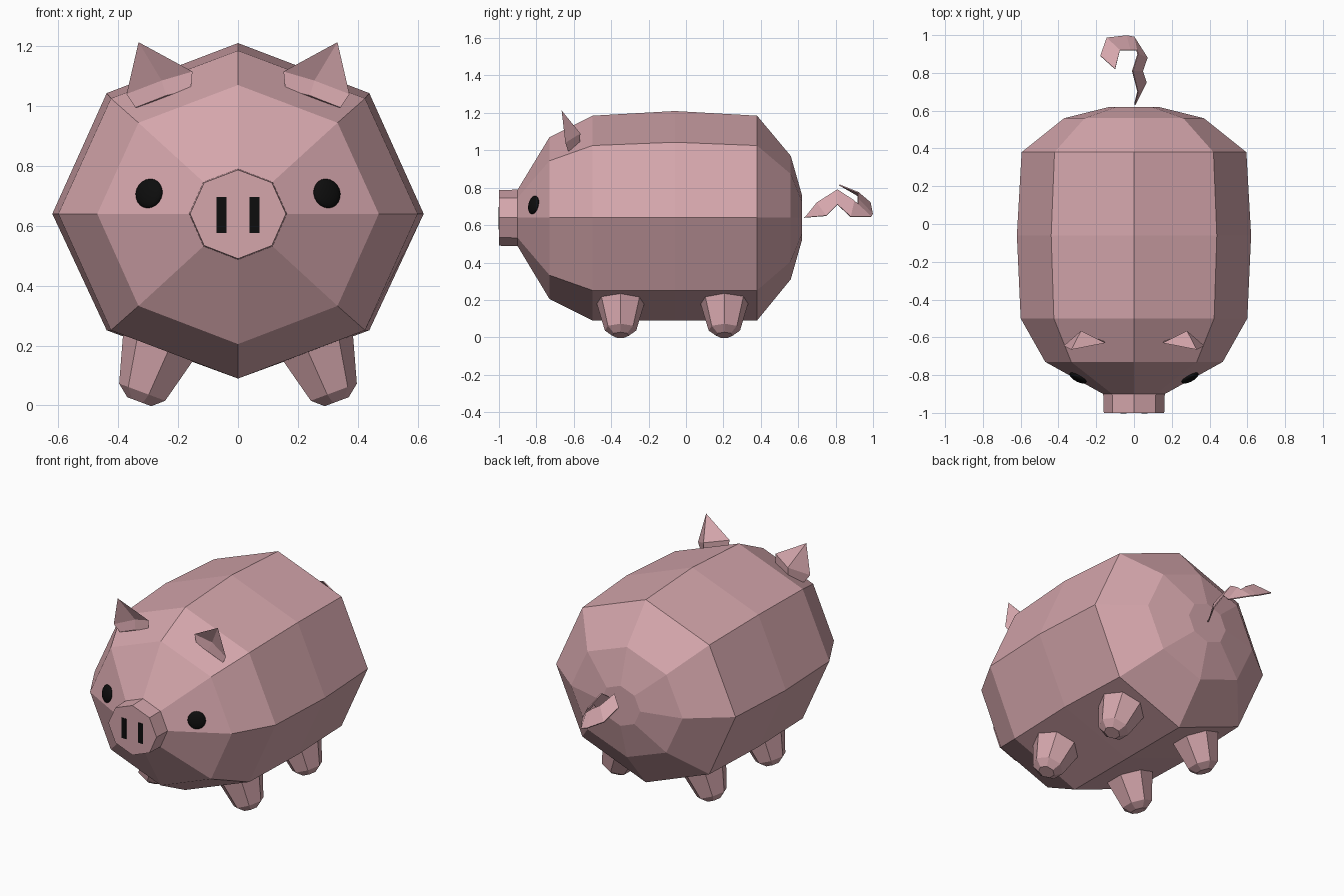
import bpy, bmesh, math
from mathutils import Vector

cube = bpy.data.objects.get("Cube")
if cube:
    bpy.data.objects.remove(cube, do_unlink=True)


def material(name, rgb):
    m = bpy.data.materials.new(name)
    m.use_nodes = True
    m.diffuse_color = (*rgb, 1)
    m.node_tree.nodes["Principled BSDF"].inputs["Base Color"].default_value = (*rgb, 1)
    return m


pink = material("pink", (0.66, 0.38, 0.41))
black = material("black", (0.004, 0.004, 0.004))


def add_object(name, bm, mat):
    bmesh.ops.recalc_face_normals(bm, faces=bm.faces)
    mesh = bpy.data.meshes.new(name)
    bm.to_mesh(mesh)
    bm.free()
    mesh.materials.append(mat)
    ob = bpy.data.objects.new(name, mesh)
    bpy.context.collection.objects.link(ob)
    return ob


def mesh_object(name, points, faces, mat):
    bm = bmesh.new()
    verts = [bm.verts.new(p) for p in points]
    for f in faces:
        bm.faces.new([verts[i] for i in f])
    return add_object(name, bm, mat)


def loft(name, rings, mat):
    """Join closed rings of points and cap both ends."""
    bm = bmesh.new()
    loops = [[bm.verts.new(p) for p in ring] for ring in rings]
    n = len(loops[0])
    for a, b in zip(loops, loops[1:]):
        for i in range(n):
            j = (i + 1) % n
            bm.faces.new((a[i], a[j], b[j], b[i]))
    bm.faces.new(loops[0])
    bm.faces.new(loops[-1])
    return add_object(name, bm, mat)


def octagon(y, side, top, bottom):
    """Eight-sided section with corners at the top, bottom and sides."""
    ring = []
    for i in range(8):
        a = i * math.pi / 4
        s = math.sin(a)
        ring.append((side * math.cos(a), y, 0.64 + s * (top if s > 0 else bottom)))
    return ring


# Body and snout in one loft: y, half width, height above and below the axis
sections = [(-1.0, .16, .147, .15), (-.9, .163, .15, .153), (-.73, .47, .43, .435),
            (-.5, .6, .545, .55), (-.06, .62, .57, .55), (.38, .595, .545, .55),
            (.56, .37, .33, .33), (.62, .13, .12, .12)]
loft("body", [octagon(*s) for s in sections], pink)


# Legs: seven-sided stubs splayed outwards
def leg(name, side, y):
    axis = Vector((0.35, 0, -0.94))
    across = Vector((0.94, 0, 0.35))
    foot = Vector((0.316, y, 0.043))
    rings = []
    for along, r in ((-.27, .15), (-.19, .14), (0, .086), (.033, .045)):
        ring = []
        for i in range(7):
            a = math.tau * i / 7
            p = foot + axis * along + across * r * math.cos(a)
            ring.append((side * p.x, p.y + r * math.sin(a), p.z))
        rings.append(ring)
    loft(name, rings, pink)


# Ears: hollow-fronted pyramids on a short rim
def ear(name, side):
    points = [(.332, -.665, 1.213), (.152, -.63, 1.115), (.372, -.645, 1.04),
              (.28, -.565, 1.09), (.255, -.61, 1.085),
              (.158, -.62, 1.055), (.342, -.63, .995), (.28, -.57, 1.0), (.24, -.63, 1.035)]
    faces = [(0, 1, 4), (0, 4, 2), (0, 3, 1), (0, 2, 3), (1, 5, 8, 4), (4, 8, 6, 2),
             (1, 3, 7, 5), (3, 2, 6, 7), (5, 7, 6, 8)]
    mesh_object(name, [(side * x, y, z) for x, y, z in points], faces, pink)


# Eyes: flattened spheres lying on the slope of the face
def eye(name, side):
    bm = bmesh.new()
    bmesh.ops.create_uvsphere(bm, u_segments=20, v_segments=12, radius=0.05)
    bmesh.ops.scale(bm, vec=(1, 1, 0.35), verts=bm.verts)
    normal = Vector((side * 0.46, -0.86, 0.2))
    bmesh.ops.transform(bm, matrix=normal.to_track_quat('Z', 'Y').to_matrix().to_4x4(),
                        verts=bm.verts)
    bmesh.ops.translate(bm, vec=(side * 0.297, -0.815, 0.708), verts=bm.verts)
    ob = add_object(name, bm, black)
    for p in ob.data.polygons:
        p.use_smooth = True


# Nostrils: thin plates on the snout
def nostril(name, side):
    bm = bmesh.new()
    bmesh.ops.create_cube(bm, size=1)
    bmesh.ops.scale(bm, vec=(0.032, 0.008, 0.12), verts=bm.verts)
    bmesh.ops.translate(bm, vec=(side * 0.055, -0.999, 0.636), verts=bm.verts)
    add_object(name, bm, black)


for label, side in (("left", 1), ("right", -1)):
    leg("front_leg_" + label, side, -0.35)
    leg("back_leg_" + label, side, 0.205)
    ear("ear_" + label, side)
    eye("eye_" + label, side)
    nostril("nostril_" + label, side)

# Tail: curled ribbon given as outer and inner edges
outer = [(.005, .63, .64), (.065, .75, .65), (.045, .81, .71), (.07, .88, .645),
         (0, .99, .645), (-.04, .997, .66), (-.145, .985, .72), (-.178, .89, .78)]
inner = [(.005, .64, .645), (.02, .70, .72), (-.008, .81, .79), (.02, .90, .73),
         (.015, .92, .71), (-.02, .92, .74), (-.075, .92, .775), (-.1, .82, .815)]
n = len(outer)
tail = mesh_object("tail", outer + inner,
                   [(i, i + 1, n + i + 1, n + i) for i in range(n - 1)], pink)
solid = tail.modifiers.new("thickness", 'SOLIDIFY')
solid.thickness = 0.006
solid.offset = 0
